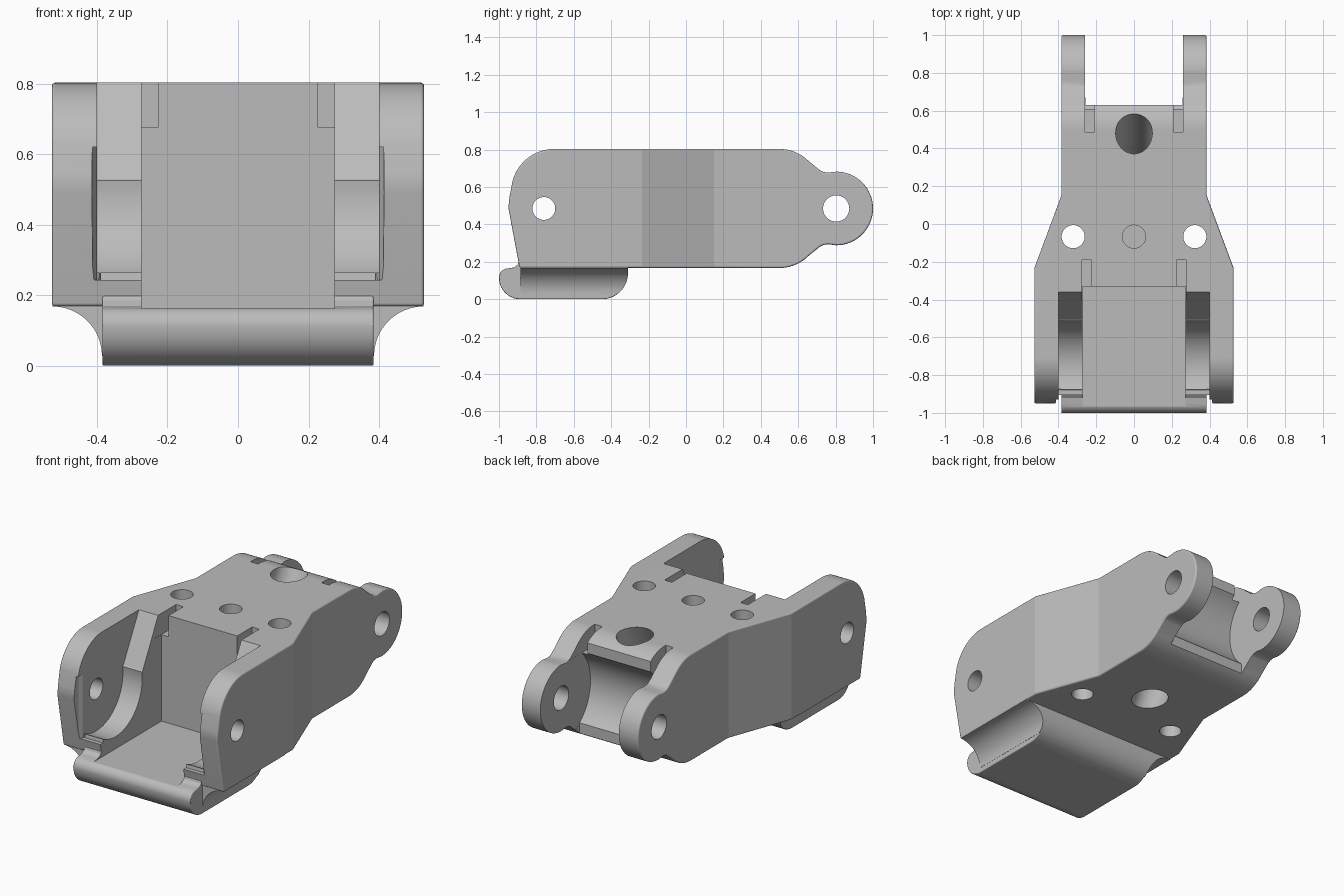
import bpy, bmesh
from math import cos, sin, radians, atan2
from mathutils import Vector

if "Cube" in bpy.data.objects:
    bpy.data.objects.remove(bpy.data.objects["Cube"], do_unlink=True)

grey = bpy.data.materials.new("plain grey")
grey.use_nodes = True
COLOUR = (0.5, 0.5, 0.5, 1)
grey.diffuse_color = COLOUR
grey.node_tree.nodes["Principled BSDF"].inputs["Base Color"].default_value = COLOUR

TOP, BOTTOM, AXIS = 0.803, 0.168, 0.485   # body heights and pivot height
FRONT_PIN, REAR_PIN = -0.76, 0.803        # pivot positions along y


def arc(cx, cy, r, start, end, steps=16):
    angles = [radians(start + (end - start) * i / steps) for i in range(steps + 1)]
    return [(cx + r * cos(a), cy + r * sin(a)) for a in angles]


def prism(name, points, axis, low, high):
    """Extrude a flat outline along one axis."""
    place = {"x": lambda p, h: (h, p[0], p[1]),
             "y": lambda p, h: (p[0], h, p[1]),
             "z": lambda p, h: (p[0], p[1], h)}[axis]
    bm = bmesh.new()
    rings = [[bm.verts.new(place(p, h)) for p in points] for h in (low, high)]
    for ring in rings:
        bm.faces.new(ring)
    n = len(points)
    for i in range(n):
        j = (i + 1) % n
        bm.faces.new((rings[0][i], rings[0][j], rings[1][j], rings[1][i]))
    bmesh.ops.recalc_face_normals(bm, faces=bm.faces)
    mesh = bpy.data.meshes.new(name)
    bm.to_mesh(mesh)
    bm.free()
    mesh.materials.append(grey)
    ob = bpy.data.objects.new(name, mesh)
    bpy.context.collection.objects.link(ob)
    return ob


def box(name, x0, x1, y0, y1, z0, z1):
    return prism(name, [(x0, y0), (x1, y0), (x1, y1), (x0, y1)], "z", z0, z1)


def apply(ob, mod):
    with bpy.context.temp_override(object=ob, active_object=ob, selected_objects=[ob]):
        bpy.ops.object.modifier_apply(modifier=mod.name)


def combine(ob, other, operation):
    mod = ob.modifiers.new("combine", "BOOLEAN")
    mod.operation, mod.solver, mod.object = operation, "EXACT", other
    apply(ob, mod)
    bpy.data.objects.remove(other, do_unlink=True)


def soften(ob, width, segments=5):
    mod = ob.modifiers.new("soften", "BEVEL")
    mod.width, mod.segments = width, segments
    mod.limit_method, mod.angle_limit = "ANGLE", radians(50)
    apply(ob, mod)


# Main body: side outline with rear ears, trimmed by the tapered plan
rear_top = arc(0.5, TOP - 0.22, 0.22, 90, 45) + [(0.715, 0.69), (0.735, 0.68), (0.76, 0.676)]
rear_low = [(y, 2 * AXIS - z) for y, z in reversed(rear_top)]
side = (arc(-0.705, TOP - 0.23, 0.23, 165, 90) + rear_top
        + arc(REAR_PIN, AXIS, 0.197, 90, -90, 32) + rear_low
        + [(-0.89, BOTTOM), (-0.95, 0.49), (-0.943, 0.55)])
body = prism("bracket_body", side, "x", -0.6, 0.6)
half = [(0.528, -1.1), (0.528, -0.235), (0.385, 0.15), (0.385, 1.1)]
plan = half + [(-x, y) for x, y in reversed(half)]
combine(body, prism("plan_cutter", plan, "z", -0.1, 1), "INTERSECT")
soften(body, 0.01)

# Rounded tray lip under the front
lip = (arc(-0.885, 0.115, 0.115, 180, 270) + arc(-0.45, 0.14, 0.14, 270, 360)
       + [(-0.31, 0.2), (-0.895, 0.2), (-0.9, 0.185), (-0.92, 0.17)]
       + arc(-0.95, 0.115, 0.05, 90, 180, 8))
tray = prism("tray", lip, "x", -0.385, 0.385)
soften(tray, 0.028)

# Concave fillets joining the tray sides to the body
flare_half = [(0.3, 0.03)] + arc(0.526, 0.028, 0.14, 180, 90) + [(0.526, 0.2)]
flare = prism("flare", flare_half + [(-x, z) for x, z in reversed(flare_half)],
              "y", -0.885, -0.2)
flare_side = [(-1, -0.1), (-0.45, -0.1)] + arc(-0.45, 0.14, 0.14, 270, 360) \
    + [(-0.31, 0.3), (-1, 0.3)]
combine(flare, prism("flare_cutter", flare_side, "x", -0.7, 0.7), "INTERSECT")
combine(tray, flare, "UNION")
combine(body, tray, "UNION")

# Front pocket with its flat floor and back wall
combine(body, box("pocket_cutter", -0.273, 0.273, -1.2, -0.33, 0.163, 1), "DIFFERENCE")

# Round recesses inside the front cheeks
start = atan2(0.045, 0.25) * 57.2958
recess = ([(-0.345, 0.83), (-0.506, AXIS + 0.045)]
          + arc(FRONT_PIN, AXIS, 0.25, start - 1, -118, 28)
          + [(-0.88, 0.243), (-1.2, 0.243), (-1.2, 0.83)])
for s in (-1, 1):
    a, b = sorted((s * 0.25, s * 0.4))
    combine(body, prism("recess_cutter", recess, "x", a, b), "DIFFERENCE")
    # Rounded inner front edge of the cheek
    edge = [(s * 0.39, -1.1), (s * 0.424, -1.1), (s * 0.412, -0.91), (s * 0.39, -0.87)]
    combine(body, prism("edge_cutter", edge, "z", 0.243, 0.62), "DIFFERENCE")
    # Relief slots at the pocket and rear lip corners
    a, b = sorted((s * 0.226, s * 0.274))
    combine(body, box("front_slot_cutter", a, b, -0.4, -0.19, 0.677, 1), "DIFFERENCE")
    a, b = sorted((s * 0.208, s * 0.259))
    combine(body, box("rear_slot_cutter", a, b, 0.487, 0.75, 0.68, 1), "DIFFERENCE")

# Gap between the rear ears, with a concave hinge seat
combine(body, box("ear_gap_cutter", -0.258, 0.258, 0.63, 1.2, -0.1, 1), "DIFFERENCE")
combine(body, prism("hinge_cutter", arc(REAR_PIN, AXIS, 0.275, 0, 355, 71),
                    "x", -0.2585, 0.2585), "DIFFERENCE")

# Pivot holes through cheeks and ears
for y, r in ((FRONT_PIN, 0.061), (REAR_PIN, 0.07)):
    combine(body, prism("pin_cutter", arc(y, AXIS, r, 0, 352.5, 47), "x", -0.7, 0.7),
            "DIFFERENCE")

# Upright holes: two through, the middle one blind
for x, low in ((-0.322, -0.1), (0, 0.6), (0.322, -0.1)):
    combine(body, prism("bolt_cutter", arc(x, -0.067, 0.061, 0, 352.5, 47), "z", low, 1),
            "DIFFERENCE")

# Large slanted channel
channel = prism("channel_cutter", arc(0, 0, 0.097, 0, 352.5, 47), "z", -0.7, 0.7)
slant = Vector((0, 0.34, 0.63))
channel.rotation_euler = slant.to_track_quat("Z", "Y").to_euler()
channel.location = (0, 0.31, AXIS)
bpy.context.view_layer.update()
combine(body, channel, "DIFFERENCE")

# Smooth curves, crisp edges
bpy.ops.object.select_all(action="DESELECT")
body.select_set(True)
bpy.context.view_layer.objects.active = body
bpy.ops.object.shade_smooth_by_angle(angle=radians(19))
weighted = body.modifiers.new("weighted", "WEIGHTED_NORMAL")
weighted.keep_sharp = True
